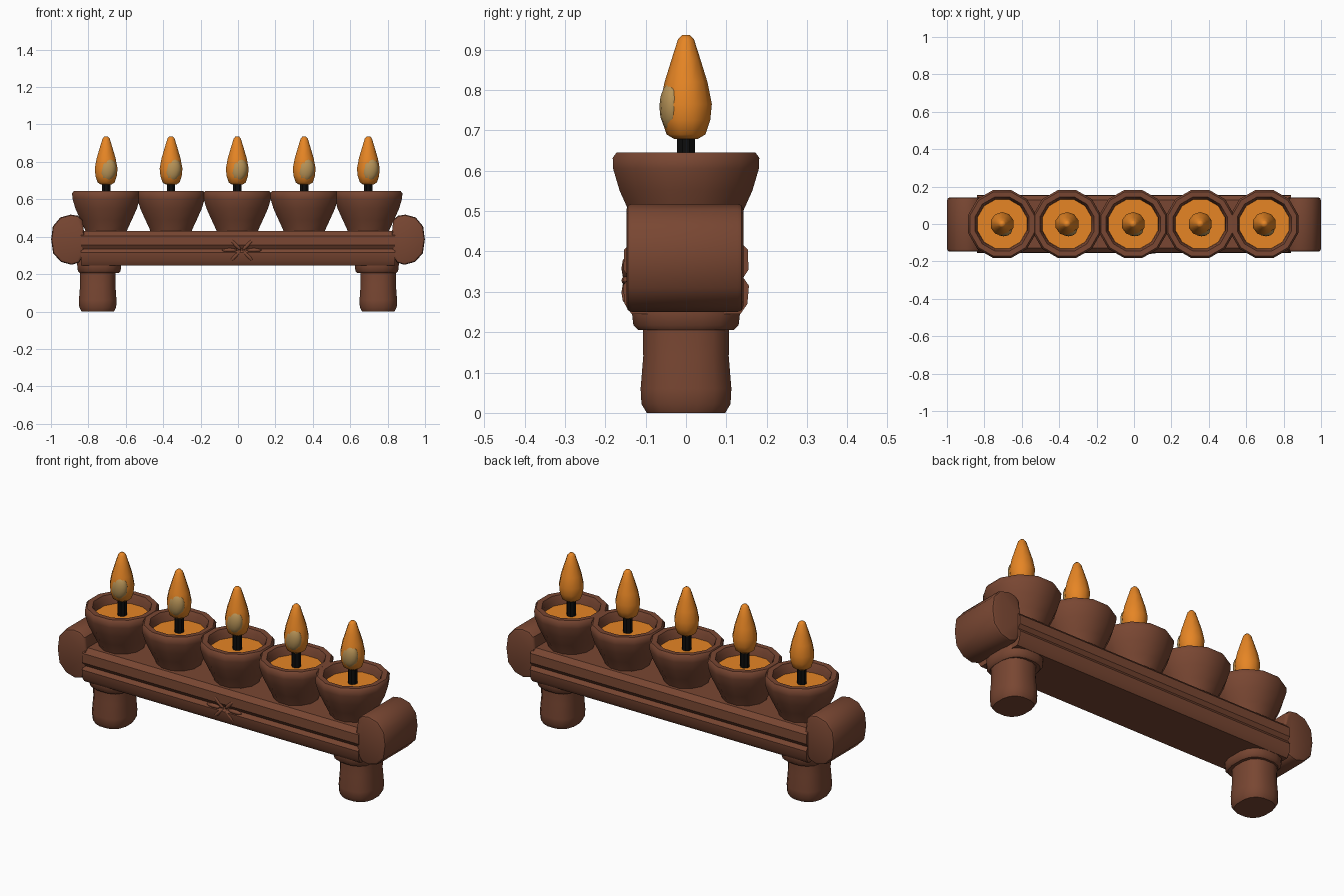
import bpy, bmesh, math

if "Cube" in bpy.data.objects:
    bpy.data.objects.remove(bpy.data.objects["Cube"])


def mat(name, rgb):
    m = bpy.data.materials.new(name)
    m.diffuse_color = (*rgb, 1)
    m.use_nodes = True
    m.node_tree.nodes["Principled BSDF"].inputs["Base Color"].default_value = m.diffuse_color
    return m


WOOD = mat("brown wood", (0.19, 0.062, 0.032))
ORANGE = mat("orange flame and wax", (0.79, 0.235, 0.018))
TAN = mat("pale flame glow", (0.47, 0.29, 0.095))
BLACK = mat("black wick", (0.004, 0.004, 0.004))


def finish(name, bm, material, angle=40):
    bmesh.ops.recalc_face_normals(bm, faces=bm.faces)
    me = bpy.data.meshes.new(name)
    bm.to_mesh(me)
    bm.free()
    me.materials.append(material)
    ob = bpy.data.objects.new(name, me)
    bpy.context.collection.objects.link(ob)
    bpy.context.view_layer.objects.active = ob
    ob.select_set(True)
    bpy.ops.object.shade_smooth_by_angle(angle=math.radians(angle))
    ob.select_set(False)
    return ob


def lathe(name, profile, x, sides, material, sx=1, sy=1, square=1.0, angle=40):
    """Stack of rings (radius, z), closed at both ends; square < 1 gives boxier rings."""
    bm = bmesh.new()
    rings = []
    for r, z in profile:
        ring = []
        for i in range(sides):
            a = 2 * math.pi * (i + 0.5) / sides
            c, s = math.cos(a), math.sin(a)
            px = math.copysign(abs(c) ** square, c)
            py = math.copysign(abs(s) ** square, s)
            ring.append(bm.verts.new((x + r * sx * px, r * sy * py, z)))
        rings.append(ring)
    for lo, hi in zip(rings, rings[1:]):
        for i in range(sides):
            j = (i + 1) % sides
            bm.faces.new((lo[i], lo[j], hi[j], hi[i]))
    bm.faces.new(rings[0])
    bm.faces.new(rings[-1])
    return finish(name, bm, material, angle)


def prism(name, outline, axis, a, b, material, bevel=0.0, angle=40):
    """Extrude an outline along x (outline is y,z) or along y (outline is x,z)."""
    bm = bmesh.new()
    put = (lambda u, v, t: (t, u, v)) if axis == 'x' else (lambda u, v, t: (u, t, v))
    ends = [[bm.verts.new(put(u, v, t)) for u, v in outline] for t in (a, b)]
    n = len(outline)
    for i in range(n):
        j = (i + 1) % n
        bm.faces.new((ends[0][i], ends[0][j], ends[1][j], ends[1][i]))
    caps = [bm.faces.new(e) for e in ends]
    if bevel:
        edges = list({e for f in caps for e in f.edges})
        bmesh.ops.bevel(bm, geom=edges, offset=bevel, segments=2, profile=0.5, affect='EDGES')
    return finish(name, bm, material, angle)


def blob(name, loc, size, tilt, material, u=12, v=8):
    bm = bmesh.new()
    bmesh.ops.create_uvsphere(bm, u_segments=u, v_segments=v, radius=1)
    ob = finish(name, bm, material, 80)
    ob.location, ob.scale, ob.rotation_euler = loc, size, (0, tilt, 0)
    return ob


# Log-like beam with a shallow groove along each side
half = [(0.135, 0.245), (0.152, 0.27), (0.156, 0.315), (0.142, 0.335),
        (0.155, 0.355), (0.153, 0.405), (0.128, 0.43)]
beam = half + [(-y, z) for y, z in reversed(half)]
prism("beam", beam, 'x', -0.84, 0.84, WOOD, angle=35)

# Small carved flower on the front of the beam
for k in range(6):
    a = math.pi * k / 3
    dx, dz = math.cos(a), math.sin(a)
    blob("carved_petal", (0.02 + 0.065 * dx, -0.148, 0.328 + 0.034 * dz),
         (0.042, 0.012, 0.011), -math.atan2(dz * 0.6, dx), WOOD, 8, 6)

# Rounded end scrolls, legs and leg collars on both sides
scroll = [(0.83, 0.49), (0.855, 0.512), (0.895, 0.518), (0.95, 0.503), (0.99, 0.455),
          (0.999, 0.385), (0.988, 0.31), (0.945, 0.265), (0.89, 0.25), (0.85, 0.262),
          (0.825, 0.30), (0.82, 0.39)]
leg = [(0.088, 0.008), (0.1, 0.022), (0.102, 0.06), (0.096, 0.14), (0.097, 0.22)]
leg[0] = (0.088, 0.0)
collar = [(0.105, 0.205), (0.116, 0.217), (0.12, 0.255), (0.11, 0.3)]
for side in (-1, 1):
    prism("end_scroll", [(side * x, z) for x, z in scroll], 'y', -0.148, 0.142, WOOD, 0.014)
    lathe("leg", leg, side * 0.75, 16, WOOD, 1.0, 1.12, 0.8)
    lathe("leg_collar", collar, side * 0.742, 16, WOOD, 1.0, 1.14, 0.75)

# Five candle bowls with wax, wick and flame
bowl = [(0.105, 0.40), (0.118, 0.44), (0.142, 0.49), (0.17, 0.55), (0.187, 0.605),
        (0.188, 0.632), (0.178, 0.645), (0.150, 0.644), (0.141, 0.625), (0.134, 0.58)]
flame = [(0.028, 0.678), (0.048, 0.69), (0.06, 0.725), (0.064, 0.765), (0.053, 0.82),
         (0.036, 0.875), (0.02, 0.925), (0.01, 0.936)]
for x in (-0.705, -0.358, -0.004, 0.354, 0.697):
    lathe("candle_bowl", bowl, x, 12, WOOD, angle=50)
    lathe("wax", [(0.137, 0.575), (0.137, 0.595)], x, 12, ORANGE)
    lathe("wick", [(0.024, 0.58), (0.024, 0.69)], x, 8, BLACK)
    lathe("flame", flame, x, 10, ORANGE, angle=60)
    # Pale glow low on the front of the flame
    blob("flame_glow", (x + 0.008, -0.033, 0.758), (0.046, 0.033, 0.064), math.radians(8), TAN)
